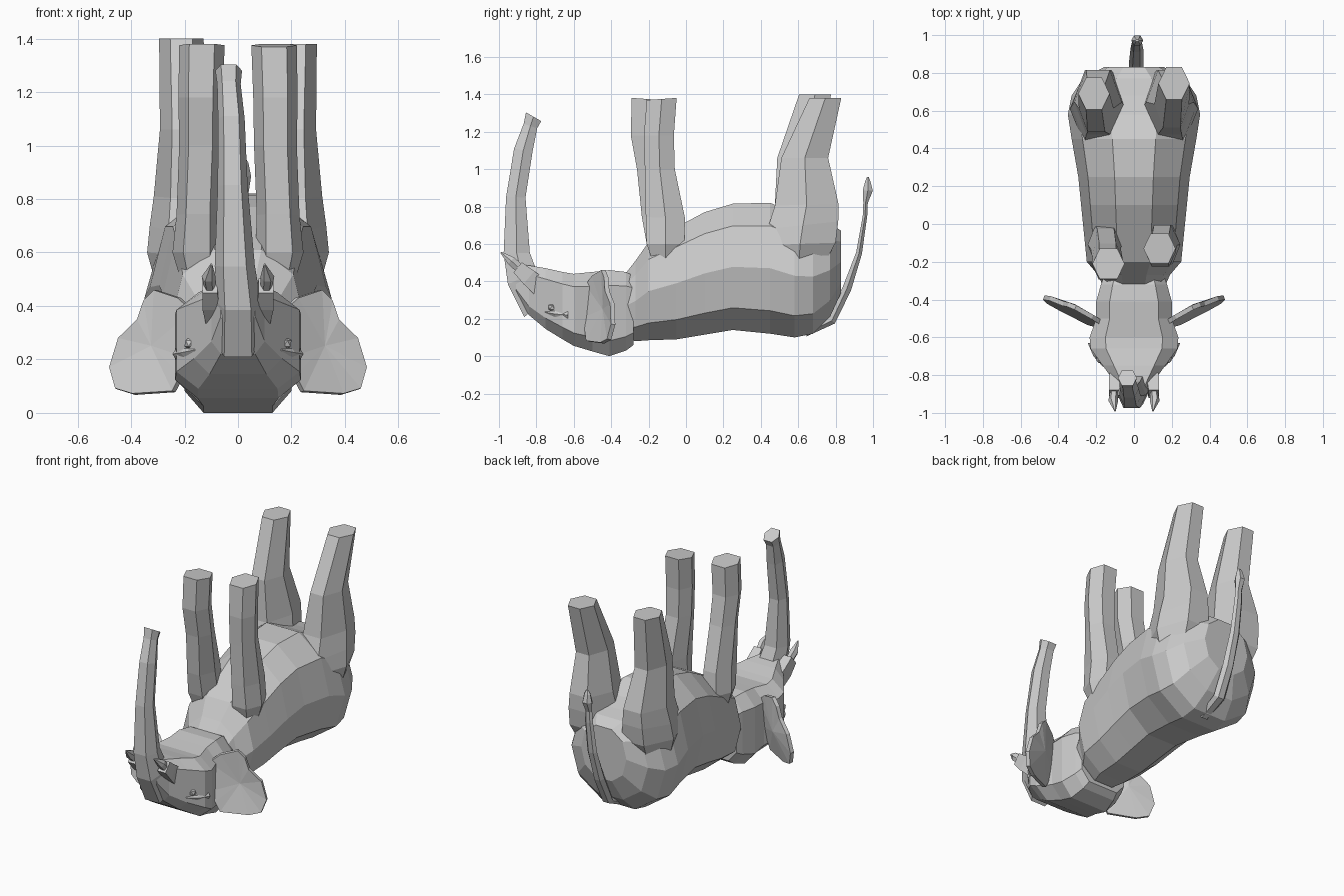
import bpy, bmesh
from math import sin, cos, pi, radians, copysign


def finish(name, bm):
    bmesh.ops.recalc_face_normals(bm, faces=bm.faces)
    mesh = bpy.data.meshes.new(name)
    bm.to_mesh(mesh)
    bm.free()
    obj = bpy.data.objects.new(name, mesh)
    bpy.context.collection.objects.link(obj)
    return obj


def loft(name, rings, n=8, p=1.0):
    """Flat-sided tube; ring = x, y, z, half width, half depth, direction angle in the yz plane.
    p below 1 makes the section boxier."""
    bm = bmesh.new()
    section = []
    for i in range(n):
        t = 2 * pi * (i + 0.5) / n
        section.append([copysign(abs(f) ** p, f) for f in (sin(t), cos(t))])
    ku = max(abs(s[0]) for s in section)
    kv = max(abs(s[1]) for s in section)
    loops = []
    for x, y, z, rx, rv, tilt in rings:
        a = radians(tilt)
        loops.append([bm.verts.new((x + rx * u / ku, y - rv * v / kv * sin(a), z + rv * v / kv * cos(a)))
                      for u, v in section])
    for a, b in zip(loops, loops[1:]):
        for i in range(n):
            j = (i + 1) % n
            bm.faces.new((a[i], a[j], b[j], b[i]))
    bm.faces.new(loops[0])
    bm.faces.new(loops[-1])
    return finish(name, bm)


def profile(rows):
    """Turn y, low z, high z, half width into upright rings."""
    return [(0, y, (lo + hi) / 2, w, (hi - lo) / 2, 0) for y, lo, hi, w in rows]


# Body, lying on its back
loft("body", profile([
    (-.34, .10, .42, .16), (-.27, .08, .51, .19), (-.20, .085, .61, .25),
    (-.05, .09, .69, .265), (.10, .115, .77, .28), (.25, .14, .815, .295),
    (.45, .12, .82, .33), (.58, .10, .76, .35), (.68, .12, .73, .33),
    (.77, .21, .71, .27), (.83, .34, .67, .16)]), 10, .9)

# Head with the crown on the floor
loft("head", profile([
    (-.28, .06, .43, .16), (-.32, .03, .45, .175), (-.41, .0, .46, .20),
    (-.50, .025, .45, .20), (-.60, .055, .44, .235), (-.66, .09, .45, .23),
    (-.75, .145, .47, .165), (-.84, .22, .485, .10), (-.91, .33, .49, .065)]), 8, .5)

# Trunk reaching upwards
loft("trunk", [
    (0, -.78, .28, .09, .11, 130), (0, -.875, .42, .085, .085, 115),
    (-.012, -.905, .55, .075, .07, 92), (-.02, -.91, .85, .056, .052, 88),
    (-.025, -.87, 1.10, .05, .05, 78), (-.034, -.832, 1.23, .044, .038, 72),
    (-.035, -.815, 1.28, .05, .047, 60)], 6, .8)

# Tail along the rump with a tuft at the end
loft("tail", [
    (.01, .64, .12, .035, .015, 20), (.01, .78, .19, .04, .022, 45),
    (.012, .86, .36, .038, .024, 65), (.015, .925, .55, .034, .016, 72),
    (.015, .957, .75, .028, .012, 85), (.015, .96, .82, .024, .012, 88),
    (.017, .972, .885, .032, .027, 88), (.017, .972, .935, .022, .014, 90),
    (.017, .972, .957, .01, .005, 90)], 6)

# Front legs, slightly out of step
for side, s, shift in (("left", -1, -.07), ("right", 1, 0)):
    loft(f"front_leg_{side}", [
        (s * .14, -.11, .45, .06, .05, 90), (s * .155, -.11, .60, .09, .10, 90),
        (s * .15, -.11 + shift * .3, .74, .08, .105, 88),
        (s * .14, -.14 + shift * .6, 1.0, .08, .08, 90),
        (s * .14, -.145 + shift, 1.18, .083, .08, 90),
        (s * .135, -.13 + shift * 1.15, 1.375, .085, .08, 90 + 4 * s)], 6, .85)

# Hind legs with heavy thighs blending into the flanks
for side, s, dy, top in (("left", -1, -.055, 1.40), ("right", 1, 0, 1.38)):
    loft(f"hind_leg_{side}", [
        (s * .17, .60, .42, .12, .10, 90), (s * .185, .61, .60, .155, .19, 92),
        (s * .19, .625, .70, .14, .19, 96), (s * .19, .645, .81, .125, .17, 92),
        (s * .20, .635 + dy * .4, 1.06, .092, .125, 90),
        (s * .212, .745 + dy, top, .083, .085, 90)], 6)

# Ears: fanned plates with a bulging centre
outline = [(.17, .20), (.165, .38), (.22, .43), (.31, .46), (.35, .42), (.375, .35),
           (.445, .28), (.478, .17), (.455, .09), (.39, .07), (.24, .08), (.21, .14)]
for side, s in (("left", -1), ("right", 1)):
    bm = bmesh.new()
    rim = [bm.verts.new((s * x, -.535 + .52 * (x - .18) + .12 * (z - .25), z)) for x, z in outline]
    hub = bm.verts.new((s * .32, -.435, .25))
    for i, v in enumerate(rim):
        bm.faces.new((v, rim[(i + 1) % len(rim)], hub))
    ear = finish(f"ear_{side}", bm)
    mod = ear.modifiers.new("thickness", "SOLIDIFY")
    mod.thickness = .025
    mod.offset = 0

# Tusks in short sheaths, eyes and brow ridges
for side, s in (("left", -1), ("right", 1)):
    loft(f"tusk_sheath_{side}", [
        (s * .09, -.78, .37, .03, .05, 140), (s * .10, -.84, .42, .033, .045, 140),
        (s * .105, -.90, .475, .028, .035, 140)], 4)
    loft(f"tusk_{side}", [
        (s * .105, -.88, .46, .02, .024, 138), (s * .11, -.935, .51, .026, .024, 138),
        (s * .10, -.99, .555, .004, .004, 138)], 6)
    bm = bmesh.new()
    bmesh.ops.create_icosphere(bm, subdivisions=1, radius=.025)
    bmesh.ops.translate(bm, verts=bm.verts, vec=(s * .178, -.715, .26))
    finish(f"eye_{side}", bm)
    loft(f"brow_{side}", [
        (s * .215, -.63, .22, .03, .025, 0), (s * .19, -.70, .225, .025, .015, 0),
        (s * .145, -.755, .235, .02, .01, 0)], 6)
